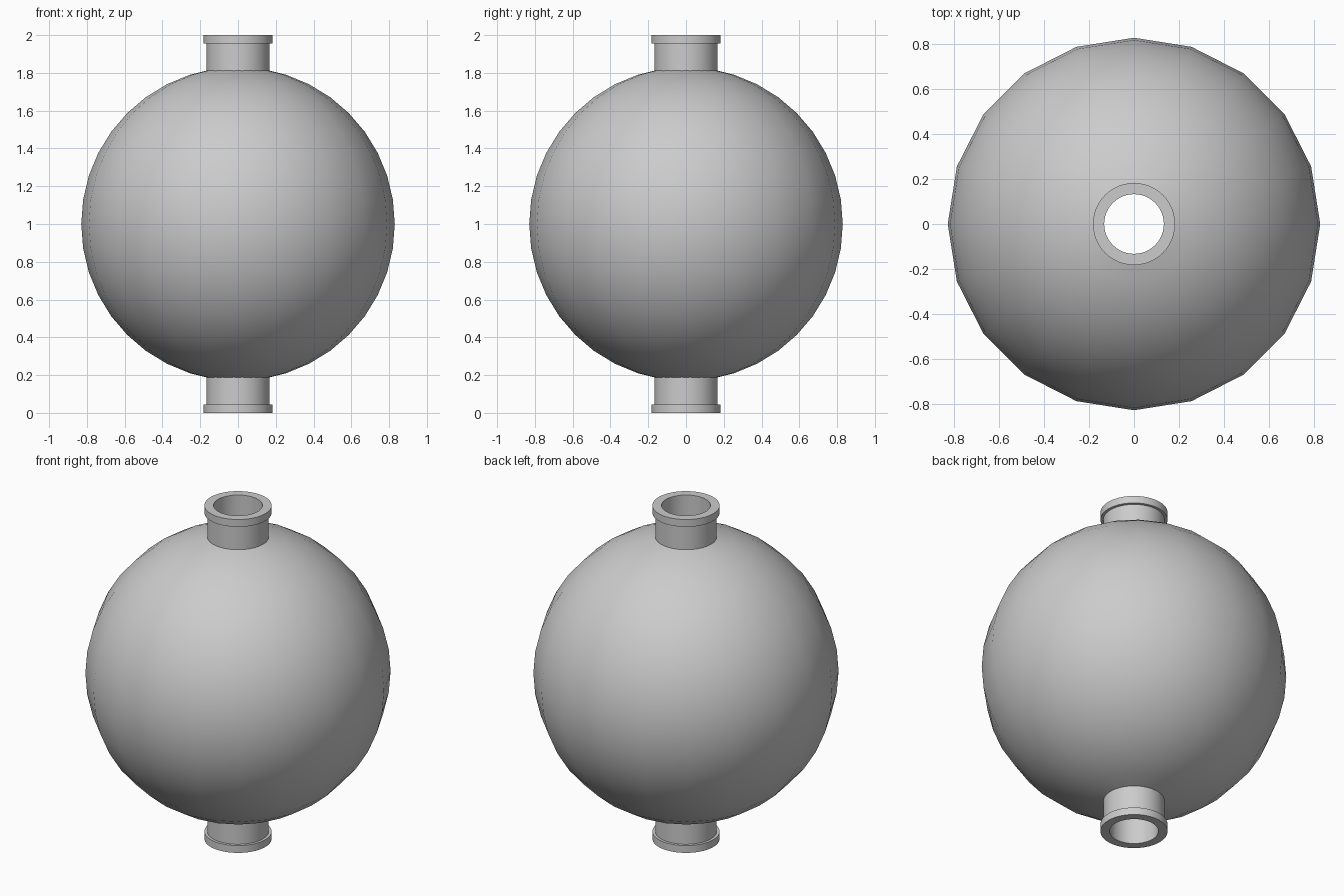
import bpy, bmesh
from math import sin, cos, pi, radians

if "Cube" in bpy.data.objects:
    bpy.data.objects.remove(bpy.data.objects["Cube"])


def lathe(name, profile, segments, closed, angle):
    """Revolve an (r, z) profile around the z axis."""
    bm = bmesh.new()
    rings = [[bm.verts.new((r * cos(2 * pi * i / segments), r * sin(2 * pi * i / segments), z))
              for i in range(segments)] for r, z in profile]
    if closed:
        rings.append(rings[0])
    for a, b in zip(rings, rings[1:]):
        for i in range(segments):
            j = (i + 1) % segments
            bm.faces.new((a[i], a[j], b[j], b[i]))
    bmesh.ops.recalc_face_normals(bm, faces=bm.faces)
    mesh = bpy.data.meshes.new(name)
    bm.to_mesh(mesh)
    bm.free()
    obj = bpy.data.objects.new(name, mesh)
    bpy.context.collection.objects.link(obj)
    bpy.ops.object.select_all(action='DESELECT')
    obj.select_set(True)
    bpy.context.view_layer.objects.active = obj
    bpy.ops.object.shade_smooth_by_angle(angle=radians(angle))
    return obj


# Spherical vessel, open at both poles under the necks
R = 0.83
sphere = [(R * cos(radians(a)), 1 + R * sin(radians(a))) for a in range(-81, 82, 9)]
sphere[0] = (0.135, sphere[0][1])
sphere[-1] = (0.135, sphere[-1][1])
lathe("vessel", sphere, 20, False, 40)

# Hollow flanged necks, top and mirrored bottom
neck = [(0.133, 1.81), (0.167, 1.81), (0.167, 1.956), (0.183, 1.956), (0.183, 2.0), (0.133, 2.0)]
lathe("top_neck", neck, 48, True, 30)
lathe("bottom_neck", [(r, 2 - z) for r, z in neck], 48, True, 30)
